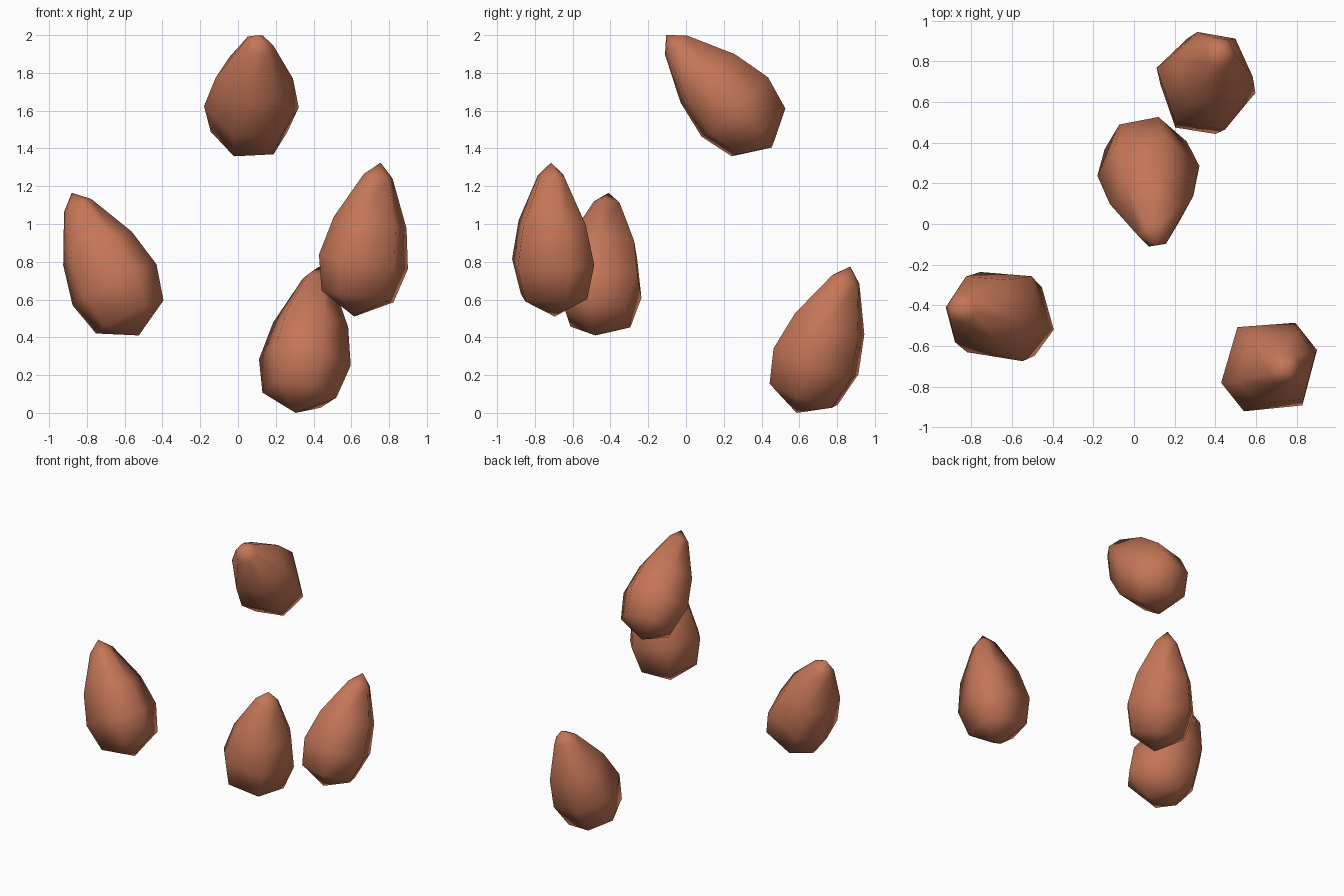
import bpy, bmesh, math
from mathutils import Vector

if "Cube" in bpy.data.objects:
    bpy.data.objects.remove(bpy.data.objects["Cube"])

mat = bpy.data.materials.new("terracotta")
mat.diffuse_color = (0.55, 0.18, 0.095, 1)
mat.use_nodes = True
mat.node_tree.nodes["Principled BSDF"].inputs["Base Color"].default_value = mat.diffuse_color

# Seed profile: (fraction of length from the base, radius)
PROFILE = [(0.13, 0.203), (0.355, 0.252), (0.61, 0.206), (0.91, 0.082)]


def seed(name, base, tip, angles):
    """Six-sided teardrop from a base point to a tip; angles place its ridges."""
    base, tip = Vector(base), Vector(tip)
    d = (tip - base).normalized()
    u = Vector((1, 0, 0))
    u = (u - d * u.dot(d)).normalized()
    v = d.cross(u)
    bm = bmesh.new()
    rings = []
    for t, r in PROFILE:
        c = base.lerp(tip, t)
        rings.append([bm.verts.new(c + u * (r * math.cos(math.radians(a)))
                                   + v * (r * math.sin(math.radians(a)))) for a in angles])
    bottom, top = bm.verts.new(base), bm.verts.new(tip)
    n = len(angles)
    for i in range(n):
        j = (i + 1) % n
        bm.faces.new((bottom, rings[0][j], rings[0][i]))
        bm.faces.new((top, rings[-1][i], rings[-1][j]))
        for lo, hi in zip(rings, rings[1:]):
            bm.faces.new((lo[i], lo[j], hi[j], hi[i]))
    bmesh.ops.recalc_face_normals(bm, faces=bm.faces)
    for f in bm.faces:
        f.smooth = True
    me = bpy.data.meshes.new(name)
    bm.to_mesh(me)
    bm.free()
    me.materials.append(mat)
    ob = bpy.data.objects.new(name, me)
    bpy.context.collection.objects.link(ob)


# Four floating seeds
seed("top_seed", (0.05, 0.455, 1.405), (0.11, -0.105, 2.0), (5, 72, 130, 182, 247, 310))
seed("left_seed", (-0.525, -0.48, 0.41), (-0.88, -0.41, 1.165), (-63, -16, 50, 117, 170, 222))
seed("right_seed", (0.615, -0.695, 0.51), (0.755, -0.715, 1.325), (19, 59, 129, 198, 240, 311))
seed("back_seed", (0.305, 0.585, 0.0), (0.43, 0.87, 0.775), (-7, 55, 110, 163, 234, 293))
